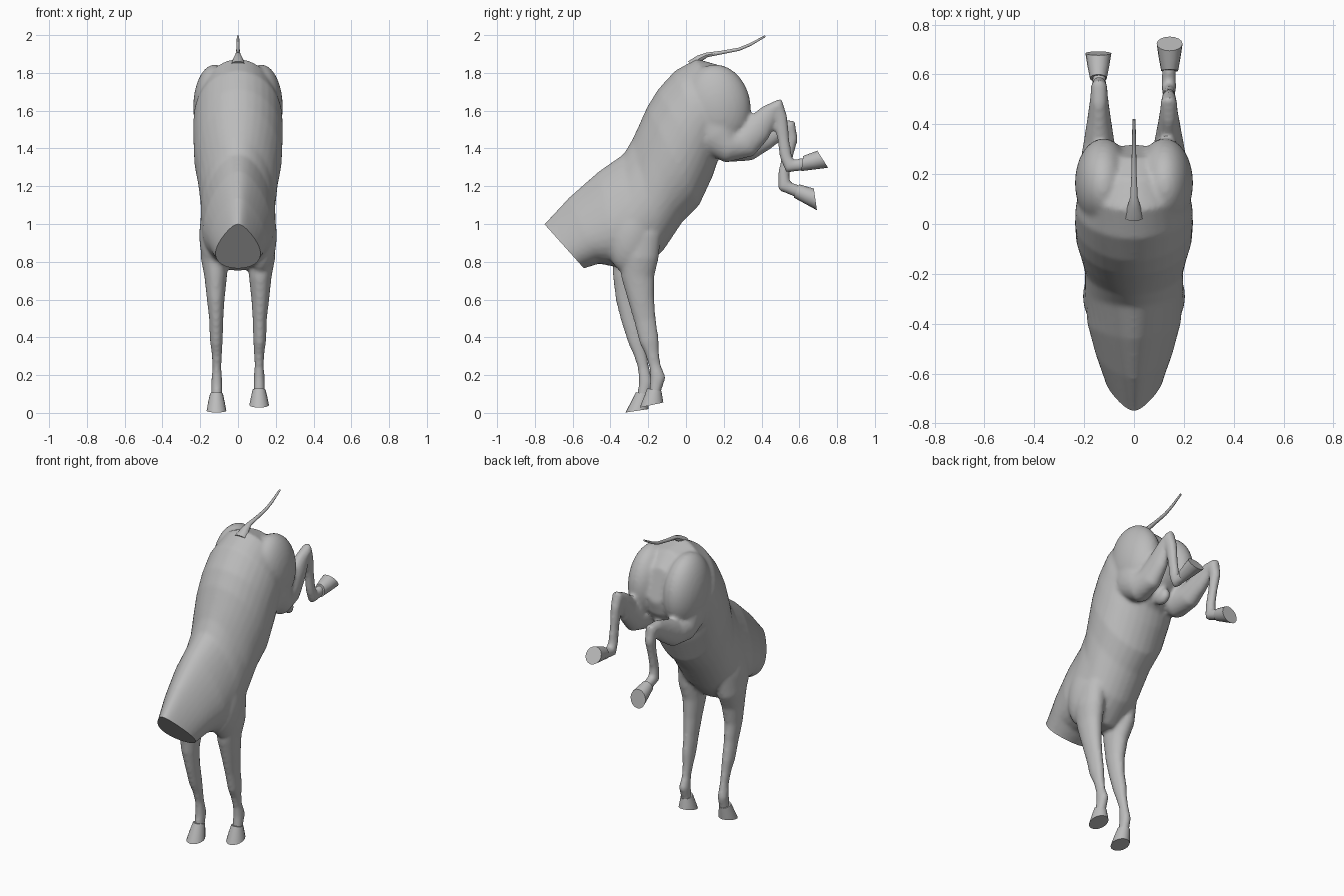
import bpy, bmesh, math
from mathutils import Vector, Matrix

cube = bpy.data.objects.get("Cube")
if cube:
    bpy.data.objects.remove(cube, do_unlink=True)

grey = bpy.data.materials.new("clay grey")
grey.use_nodes = True
grey.diffuse_color = (0.5, 0.5, 0.5, 1)
bsdf = grey.node_tree.nodes["Principled BSDF"]
bsdf.inputs["Base Color"].default_value = (0.5, 0.5, 0.5, 1)
bsdf.inputs["Roughness"].default_value = 0.8


def loft(bm, sections, sides=24):
    """Skin rings given as (x, top y, top z, bottom y, bottom z, half width, taper)."""
    rings = []
    for x, ty, tz, by, bz, hw, taper in sections:
        mid = Vector((x, (ty + by) / 2, (tz + bz) / 2))
        half = Vector((0, (ty - by) / 2, (tz - bz) / 2))
        ring = []
        for i in range(sides):
            a = math.tau * i / sides
            side = hw * math.cos(a) * (1 - taper * math.sin(a))
            ring.append(bm.verts.new(mid + half * math.sin(a) + Vector((side, 0, 0))))
        rings.append(ring)
    faces = [bm.faces.new(rings[0]), bm.faces.new(rings[-1])]
    for r0, r1 in zip(rings, rings[1:]):
        for i in range(sides):
            j = (i + 1) % sides
            faces.append(bm.faces.new((r0[i], r0[j], r1[j], r1[i])))
    bmesh.ops.recalc_face_normals(bm, faces=faces)


def limb(bm, path, sides=20):
    """Skin rings square to a path of (x, y, z, half width, half depth)."""
    sections = []
    for i, (x, y, z, hw, d) in enumerate(path):
        a, b = path[max(i - 1, 0)], path[min(i + 1, len(path) - 1)]
        t = Vector((b[1] - a[1], b[2] - a[2])).normalized()
        n = Vector((-t.y, t.x)) * d
        sections.append((x, y + n.x, z + n.y, y - n.x, z - n.y, hw, 0))
    loft(bm, sections, sides)


def ellipsoid(bm, centre, radii, tilt=0):
    m = Matrix.Translation(centre) @ Matrix.Rotation(tilt, 4, 'X') @ Matrix.Diagonal((*radii, 1))
    bmesh.ops.create_uvsphere(bm, u_segments=32, v_segments=20, radius=1, matrix=m)


def make(name, bm, angle=40):
    mesh = bpy.data.meshes.new(name)
    bm.to_mesh(mesh)
    bm.free()
    obj = bpy.data.objects.new(name, mesh)
    bpy.context.collection.objects.link(obj)
    mesh.materials.append(grey)
    activate(obj)
    bpy.ops.object.shade_smooth_by_angle(angle=math.radians(angle))
    return obj


def activate(obj):
    bpy.ops.object.select_all(action='DESELECT')
    obj.select_set(True)
    bpy.context.view_layer.objects.active = obj


body = bmesh.new()

# Torso from the neck stump to the rump
loft(body, [
    (0, -.80, .95, -.60, .74, .10, .45),
    (0, -.75, 1.00, -.54, .765, .11, .45),
    (0, -.62, 1.14, -.46, .79, .145, .40),
    (0, -.46, 1.28, -.36, .77, .18, .30),
    (0, -.33, 1.37, -.24, .75, .195, .20),
    (0, -.285, 1.445, -.12, .86, .195, .15),
    (0, -.25, 1.52, -.02, 1.01, .212, .08),
    (0, -.205, 1.62, .07, 1.10, .232, .05),
    (0, -.15, 1.71, .14, 1.25, .237, .05),
    (0, -.06, 1.81, .17, 1.34, .235, .05),
    (0, .055, 1.875, .25, 1.40, .215, .05),
    (0, .18, 1.84, .30, 1.48, .15, 0),
    (0, .265, 1.76, .32, 1.56, .08, 0)], 32)

# Paired muscle masses
for s in (-1, 1):
    ellipsoid(body, (s * .123, .165, 1.62), (.114, .178, .225), math.radians(8))
    ellipsoid(body, (s * .12, -.29, .94), (.085, .12, .20), math.radians(-10))
# Belly fold between the thighs
ellipsoid(body, (0, .25, 1.39), (.035, .06, .05))

# Forelegs, planted
limb(body, [
    (.125, -.25, .95, .070, .120), (.125, -.25, .82, .072, .105),
    (.118, -.255, .72, .060, .088), (.118, -.237, .60, .047, .070),
    (.115, -.217, .49, .037, .058), (.115, -.195, .38, .034, .052),
    (.112, -.18, .32, .028, .038), (.112, -.165, .25, .024, .031),
    (.112, -.148, .185, .030, .042), (.112, -.160, .135, .029, .034),
    (.112, -.167, .09, .029, .030)])
limb(body, [
    (-.125, -.27, .95, .070, .120), (-.125, -.285, .82, .072, .110),
    (-.118, -.305, .72, .060, .083), (-.118, -.308, .60, .047, .064),
    (-.115, -.29, .49, .037, .053), (-.115, -.262, .38, .034, .046),
    (-.112, -.245, .32, .028, .036), (-.112, -.225, .24, .024, .030),
    (-.112, -.213, .16, .030, .038), (-.112, -.222, .11, .029, .034),
    (-.112, -.23, .07, .029, .030)])

# Hind legs, kicking back with the hocks raised
thigh = [(.08, 1.62, .095, .160), (.165, 1.48, .088, .135), (.235, 1.41, .078, .090)]
near = [(.31, 1.435, .062, .090), (.38, 1.505, .048, .078), (.445, 1.59, .037, .052),
        (.485, 1.63, .034, .042), (.500, 1.56, .030, .038), (.515, 1.45, .025, .032),
        (.528, 1.36, .026, .033), (.550, 1.305, .031, .038), (.60, 1.313, .028, .034),
        (.64, 1.32, .028, .032)]
far = [(.33, 1.415, .062, .082), (.42, 1.46, .048, .068), (.50, 1.503, .037, .052),
       (.547, 1.518, .034, .042), (.558, 1.45, .030, .035), (.538, 1.36, .025, .030),
       (.518, 1.27, .026, .031), (.520, 1.20, .031, .038), (.575, 1.18, .028, .034),
       (.61, 1.165, .028, .032)]
for s, lower in ((1, near), (-1, far)):
    limb(body, [(s * (.140 if y > .1 else .125), y, z, hw, d) for y, z, hw, d in thigh + lower])

# Fuse the masses into one skin
body_obj = make("horse_body", body)
remesh = body_obj.modifiers.new("fuse", 'REMESH')
remesh.mode = 'VOXEL'
remesh.voxel_size = 0.0115
soften = body_obj.modifiers.new("soften", 'SMOOTH')
soften.factor = 0.5
soften.iterations = 6
activate(body_obj)
for name in ("fuse", "soften"):
    bpy.ops.object.modifier_apply(modifier=name)

# Slice the neck flat
bm = bmesh.new()
bm.from_mesh(body_obj.data)
upper = [v for v in bm.verts if v.co.z > 0.66]
keep = set(upper)
geom = upper + [e for e in bm.edges if keep.issuperset(e.verts)]
geom += [f for f in bm.faces if keep.issuperset(f.verts)]
bmesh.ops.bisect_plane(bm, geom=geom, plane_co=(0, -.75, 1.0),
                       plane_no=Vector((0, -.235, -.21)).normalized(), clear_outer=True)
bmesh.ops.holes_fill(bm, edges=[e for e in bm.edges if e.is_boundary], sides=0)
bmesh.ops.recalc_face_normals(bm, faces=bm.faces)
bm.to_mesh(body_obj.data)
bm.free()
if not body_obj.data.materials:
    body_obj.data.materials.append(grey)
for p in body_obj.data.polygons:
    p.material_index = 0
activate(body_obj)
bpy.ops.object.shade_smooth_by_angle(angle=math.radians(40))

# Hooves: coronet edge pair, then sole edge pair
hooves = {
    "front_left_hoof": (.112, -.205, .13, -.130, .115, -.245, .028, -.120, .055),
    "front_right_hoof": (-.114, -.265, .11, -.190, .095, -.320, .002, -.200, .020),
    "hind_left_hoof": (.143, .620, 1.360, .610, 1.280, .695, 1.388, .752, 1.298),
    "hind_right_hoof": (-.143, .600, 1.210, .570, 1.140, .677, 1.187, .693, 1.073),
}
for name, (x, a, b, c, d, e, f, g, h) in hooves.items():
    bm = bmesh.new()
    loft(bm, [(x, a, b, c, d, .034, 0),
              (x, (a + e) / 2, (b + f) / 2, (c + g) / 2, (d + h) / 2, .044, 0),
              (x, e, f, g, h, .052, 0)], 16)
    make(name, bm)

# Tail with a flared root
bm = bmesh.new()
limb(bm, [(0, .03, 1.84, .040, .030), (0, .07, 1.875, .026, .020), (0, .11, 1.895, .015, .013),
          (0, .19, 1.908, .011, .010), (0, .28, 1.925, .009, .009), (0, .34, 1.95, .008, .008),
          (0, .42, 1.995, .006, .005)], 10)
make("tail", bm)
